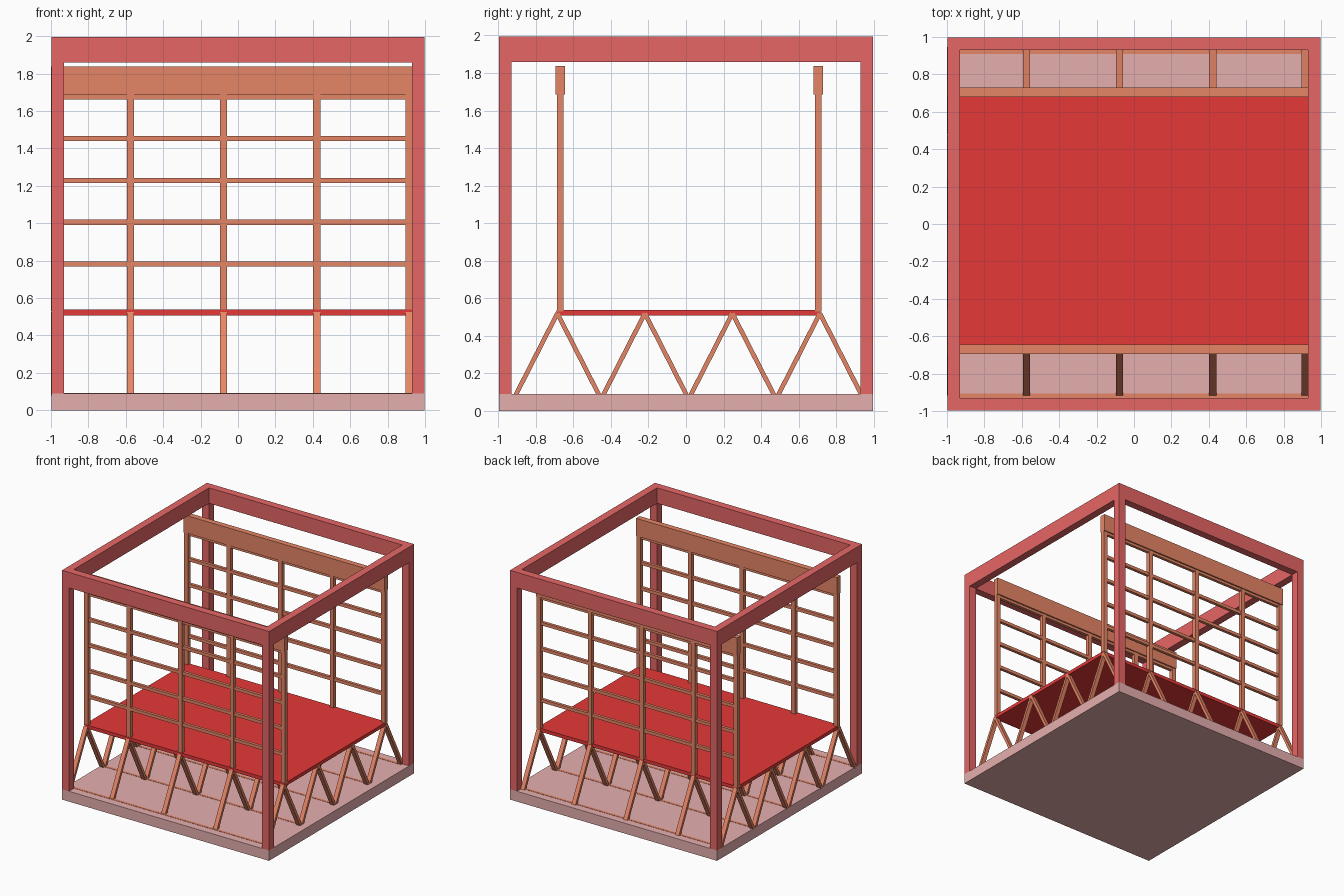
import bpy
from math import atan2, hypot
from mathutils import Matrix, Vector

if "Cube" in bpy.data.objects:
    bpy.data.objects.remove(bpy.data.objects["Cube"])


def material(name, rgb):
    m = bpy.data.materials.new(name)
    m.diffuse_color = [c ** 2.2 for c in rgb] + [1]
    m.use_nodes = True
    m.node_tree.nodes["Principled BSDF"].inputs["Base Color"].default_value = m.diffuse_color
    return m


PINK = material("pale_pink", (0.90, 0.68, 0.68))
ROSE = material("rose", (0.90, 0.40, 0.40))
WOOD = material("terracotta", (0.90, 0.52, 0.40))
RED = material("red", (0.90, 0.23, 0.23))


def box(name, x, y, z, mat):
    """Box from three (min, max) ranges."""
    ranges = (x, y, z)
    bpy.ops.mesh.primitive_cube_add(size=1, location=[(a + b) / 2 for a, b in ranges])
    ob = bpy.context.object
    ob.name = name
    ob.data.transform(Matrix.Diagonal([b - a for a, b in ranges] + [1]))
    ob.data.materials.append(mat)
    return ob


def strut(name, x, y0, z0, y1, z1, width, thick):
    """Slanted bar in a plane of constant x."""
    length = hypot(y1 - y0, z1 - z0)
    ob = box(name, (-width / 2, width / 2), (-length / 2, length / 2),
             (-thick / 2, thick / 2), WOOD)
    ob.location = Vector((x, (y0 + y1) / 2, (z0 + z1) / 2))
    ob.rotation_euler.x = atan2(z1 - z0, y1 - y0)


# Base slab and outer frame
E, T, TOP = 0.997, 0.067, 1.995
box("base_slab", (-E, E), (-E, E), (0, 0.09), PINK)
I = E - T
for s in (-1, 1):
    side = tuple(sorted((s * I, s * E)))
    box("top_beam_x", (-E, E), side, (1.86, TOP), ROSE)
    box("top_beam_y", side, (-I, I), (1.86, TOP), ROSE)
    for t in (-1, 1):
        box("corner_post", side, tuple(sorted((t * I, t * E))), (0.09, 1.86), ROSE)

# Raised deck
X0, X1 = -1.0, 0.933
box("deck", (X0 + 0.005, X1 - 0.003), (-0.69, 0.715), (0.508, 0.538), RED)

# Two ladder-like walls with a deep header
POSTS = (-0.981, -0.575, -0.077, 0.421, 0.914)
for wall, y in (("front", -0.67), ("back", 0.705)):
    box(wall + "_header", (X0, X1), (y - 0.025, y + 0.025), (1.685, 1.838), WOOD)
    for x in POSTS:
        box(wall + "_post", (x - 0.019, x + 0.019), (y - 0.017, y + 0.017),
            (0.53, 1.69), WOOD)
    for i in range(5):
        z = 0.782 + i * 0.2235
        box(wall + "_rail", (X0 + 0.01, X1 - 0.01), (y - 0.013, y + 0.013),
            (z - 0.014, z + 0.014), WOOD)

# Zigzag trusses under the deck
for x in POSTS:
    for i in range(4):
        apex = -0.685 + i * 0.466
        for s in (-1, 1):
            strut("truss_strut", x, apex + s * 0.222, 0.085, apex, 0.52, 0.038, 0.024)

# Thin floor strips where the trusses land
for i in range(5):
    y = -0.918 + i * 0.466
    y = min(y, 0.92)
    box("floor_strip", (X0 + 0.01, X1), (y - 0.011, y + 0.011), (0.07, 0.092), WOOD)
